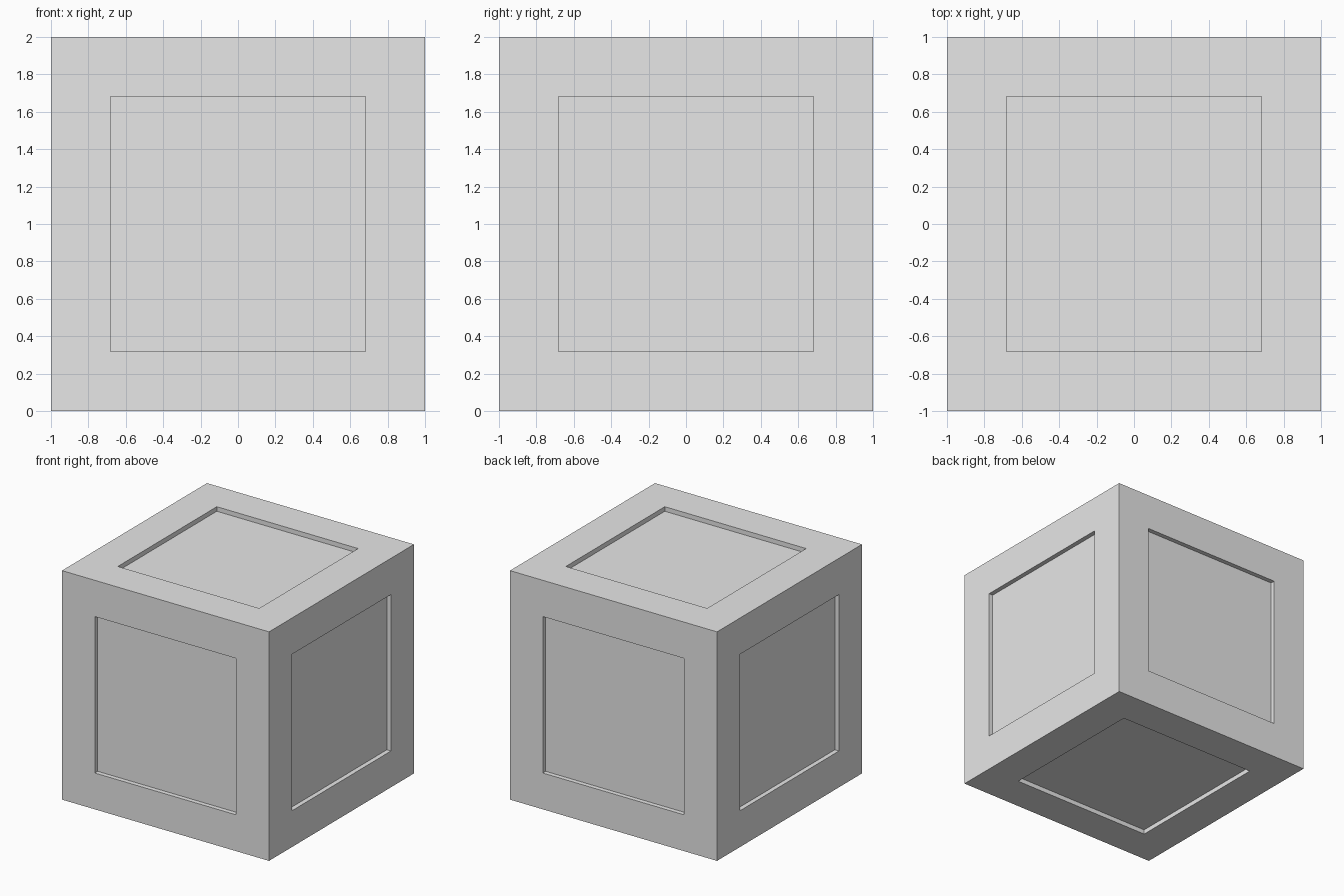
import bpy
import bmesh

SIZE = 2.0
BORDER = 0.317   # frame width around each panel
RECESS = 0.04    # depth of each sunken panel

default = bpy.data.objects.get("Cube")
if default:
    bpy.data.objects.remove(default, do_unlink=True)

# Plain light grey
grey = bpy.data.materials.new("light_grey")
grey.use_nodes = True
colour = (0.8, 0.8, 0.8, 1.0)
grey.diffuse_color = colour
for node in grey.node_tree.nodes:
    if node.type == 'BSDF_PRINCIPLED':
        node.inputs["Base Color"].default_value = colour

# Cube with a square panel sunk into every side
bm = bmesh.new()
bmesh.ops.create_cube(bm, size=SIZE)
bmesh.ops.translate(bm, verts=bm.verts, vec=(0, 0, SIZE / 2))
bm.normal_update()
sides = list(bm.faces)
bmesh.ops.inset_individual(bm, faces=sides, thickness=BORDER, use_even_offset=True)
bm.normal_update()
for panel in sides:
    normal = panel.normal.copy()
    # Straight walls: extrude the panel, then push it inward
    result = bmesh.ops.extrude_discrete_faces(bm, faces=[panel])
    sunk = result["faces"][0]
    bmesh.ops.translate(bm, verts=sunk.verts, vec=normal * -RECESS)
bmesh.ops.recalc_face_normals(bm, faces=bm.faces)

mesh = bpy.data.meshes.new("panelled_crate")
bm.to_mesh(mesh)
bm.free()
mesh.materials.append(grey)
crate = bpy.data.objects.new("panelled_crate", mesh)
bpy.context.collection.objects.link(crate)
